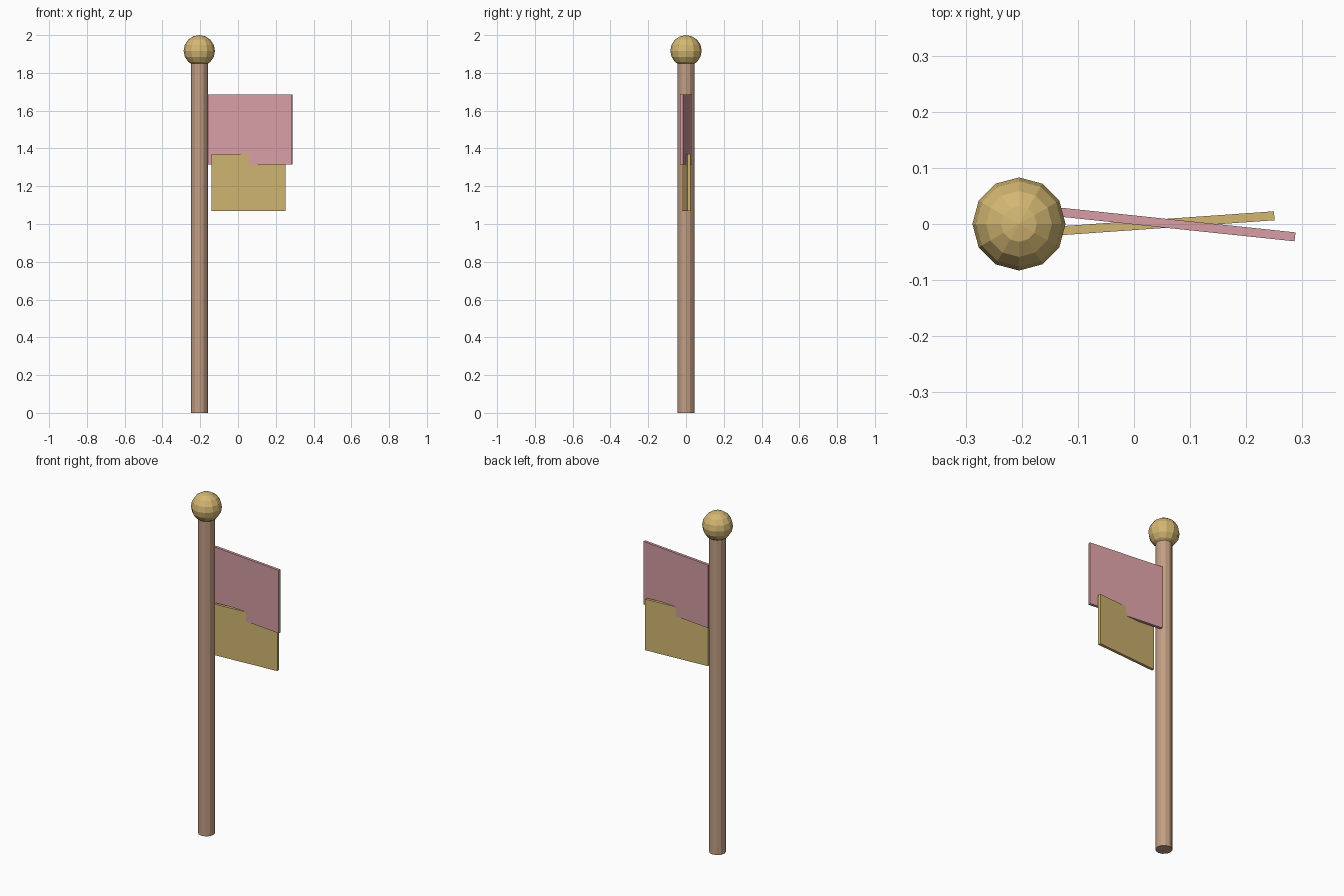
import bpy
import math

cube = bpy.data.objects.get("Cube")
if cube:
    bpy.data.objects.remove(cube, do_unlink=True)

POLE_X = -0.205


def make_material(name, rgb):
    mat = bpy.data.materials.new(name)
    mat.use_nodes = True
    mat.diffuse_color = (*rgb, 1)
    mat.node_tree.nodes["Principled BSDF"].inputs["Base Color"].default_value = (*rgb, 1)
    return mat


wood = make_material("wood", (0.53, 0.34, 0.23))
gold = make_material("gold", (0.65, 0.47, 0.17))
pink = make_material("pink", (0.68, 0.34, 0.37))


def finish(name, mat):
    obj = bpy.context.object
    obj.name = name
    obj.data.materials.append(mat)
    return obj


def pennant(name, mat, x0, x1, z0, z1, yaw):
    """Thin upright panel, turned about its own centre."""
    bpy.ops.mesh.primitive_cube_add(size=1, location=((x0 + x1) / 2, 0.001, (z0 + z1) / 2))
    obj = finish(name, mat)
    angle = math.radians(yaw)
    obj.scale = ((x1 - x0) / math.cos(angle), 0.016, z1 - z0)
    obj.rotation_euler.z = angle


# Pole
bpy.ops.mesh.primitive_cylinder_add(vertices=12, radius=0.045, depth=1.86,
                                    location=(POLE_X, 0, 0.93))
finish("pole", wood)

# Faceted ball on top
bpy.ops.mesh.primitive_uv_sphere_add(segments=12, ring_count=8, radius=0.083,
                                     location=(POLE_X, 0, 1.917))
finish("finial_ball", gold)

# Two crossing flags
pennant("upper_flag", pink, -0.168, 0.287, 1.315, 1.685, -6)
pennant("lower_flag", gold, -0.14, 0.25, 1.07, 1.37, 4)
